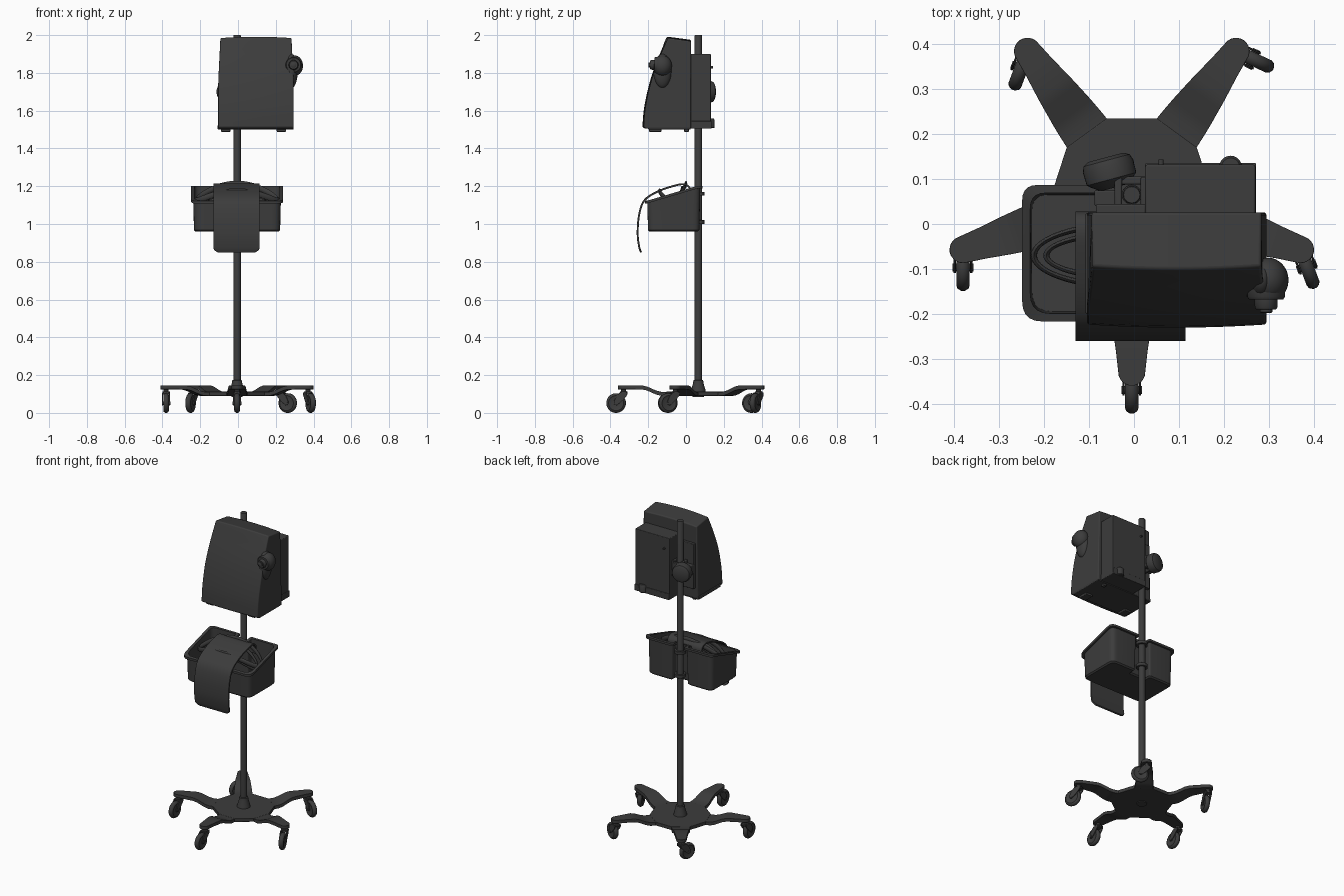
import bpy, bmesh, math
from math import sin, cos, pi, radians
from mathutils import Vector, Matrix

if "Cube" in bpy.data.objects:
    bpy.data.objects.remove(bpy.data.objects["Cube"])

PX, PY = -0.005, 0.065          # pole axis
dark = bpy.data.materials.new("dark_grey")
dark.diffuse_color = (0.045, 0.045, 0.045, 1)
dark.use_nodes = True
dark.node_tree.nodes["Principled BSDF"].inputs["Base Color"].default_value = dark.diffuse_color


def finish(name, bm, bevel=0, angle=35):
    bmesh.ops.recalc_face_normals(bm, faces=bm.faces)
    me = bpy.data.meshes.new(name)
    bm.to_mesh(me)
    bm.free()
    ob = bpy.data.objects.new(name, me)
    bpy.context.collection.objects.link(ob)
    me.materials.append(dark)
    if bevel:
        m = ob.modifiers.new("bevel", 'BEVEL')
        m.width, m.segments, m.limit_method = bevel, 3, 'ANGLE'
        m.angle_limit = radians(40)
    bpy.ops.object.select_all(action='DESELECT')
    ob.select_set(True)
    bpy.context.view_layer.objects.active = ob
    bpy.ops.object.shade_smooth_by_angle(angle=radians(angle))
    return ob


def loft(name, loops, bevel=0, closed=False, angle=35):
    """Skin a list of equal-length closed loops; cap the ends unless closed."""
    bm = bmesh.new()
    rows = [[bm.verts.new(p) for p in l] for l in loops]
    n = len(rows[0])
    pairs = list(zip(rows, rows[1:])) + ([(rows[-1], rows[0])] if closed else [])
    for a, b in pairs:
        for i in range(n):
            j = (i + 1) % n
            bm.faces.new((a[i], a[j], b[j], b[i]))
    if not closed:
        bm.faces.new(rows[0])
        bm.faces.new(rows[-1])
    return finish(name, bm, bevel, angle)


def box(name, x0, x1, y0, y1, z0, z1, bevel=0.004):
    bm = bmesh.new()
    m = Matrix.Translation(((x0+x1)/2, (y0+y1)/2, (z0+z1)/2)) @ Matrix.Diagonal((x1-x0, y1-y0, z1-z0, 1))
    bmesh.ops.create_cube(bm, size=1, matrix=m)
    return finish(name, bm, bevel)


def turned(name, base, axis, profile, segs=32):
    """Lathe (radius, distance) pairs around an axis."""
    q = Vector(axis).to_track_quat('Z', 'Y')
    loops = [[Vector(base) + q @ Vector((r*cos(2*pi*k/segs), r*sin(2*pi*k/segs), h))
              for k in range(segs)] for r, h in profile]
    return loft(name, loops)


def catmull(pts, n=6):
    P = [Vector(p) for p in pts]
    P = [2*P[0] - P[1]] + P + [2*P[-1] - P[-2]]
    out = []
    for a, b, c, d in zip(P, P[1:], P[2:], P[3:]):
        for k in range(n):
            t = k/n
            out.append(0.5*(2*b + (c-a)*t + (2*a-5*b+4*c-d)*t*t + (3*b-a-3*c+d)*t**3))
    return out + [P[-2]]


# pole and hub collar
turned("pole", (PX, PY, 0), (0, 0, 1), [(.02, .1), (.02, 1.997), (.018, 2.0)])
turned("hub_collar", (PX, PY, 0), (0, 0, 1),
       [(.04, .105), (.037, .125), (.028, .155), (.026, .172), (.019, .176)])
turned("hub_nut", (PX, PY, 0), (0, 0, 1), [(.03, .085), (.03, .1)])

# five-armed base: hub plate and stepped legs
ring = [(PX + .179*cos(radians(36*k)), PY + .179*sin(radians(36*k))) for k in range(10)]
loft("base_hub", [[(x, y, z) for x, y in ring] for z in (.09, .112)], .002)
stations = [(.168, .055, .09), (.20, .053, .091), (.225, .051, .098), (.27, .046, .118),
            (.295, .043, .124), (.35, .035, .125)]
stations += [(.395 + .03*sin(a), max(.03*cos(a), .003), .125) for a in [pi/12*i for i in range(7)]]
# wheel direction for each leg angle
casters = {54: (.9, -.42), -18: (.35, -.94), -90: (0, -1), 198: (0, -1), 126: (-.35, -.94)}
for n, (ang, d) in enumerate(casters.items()):
    M = Matrix.Translation((PX, PY, 0)) @ Matrix.Rotation(radians(ang), 4, 'Z')
    loft(f"leg_{n}", [[M @ Vector(p) for p in
         ((r, -w, z), (r, w, z), (r, w, z+.021), (r, -w, z+.021))] for r, w, z in stations], .002)
    # caster: stem, wheel, fork
    p = M @ Vector((.395, 0, 0))
    dv = Vector((*d, 0)).normalized()
    side = Vector((-dv.y, dv.x, 0))
    turned(f"caster_stem_{n}", p, (0, 0, 1), [(.02, .098), (.02, .112), (.013, .115), (.013, .13)], 20)
    wc = p + dv*.04 + Vector((0, 0, .052))
    turned(f"caster_wheel_{n}", wc, side, [(.012, -.013), (.036, -.013), (.04, -.015), (.047, -.012),
           (.052, -.004), (.052, .004), (.047, .012), (.04, .015), (.036, .013), (.012, .013)])
    turned(f"caster_axle_{n}", wc, side, [(.009, -.023), (.009, .023)], 16)
    fork = [(-.02, .106), (.022, .106), (.038, .09), (.052, .06), (.05, .044), (.036, .04), (.012, .06), (-.016, .09)]
    for s in (-1, 1):
        loft(f"caster_fork_{n}_{'lr'[s > 0]}", [[p + dv*a + side*s*o + Vector((0, 0, z)) for a, z in fork]
             for o in (.016, .021)], .001)
    loft(f"caster_bridge_{n}", [[p + dv*a + side*o + Vector((0, 0, z)) for o, z in
         ((-.02, .103), (.02, .103), (.02, .109), (-.02, .109))] for a in (-.02, .022)], .001)


# basket: rounded outline with a pole notch at the back and a sloping rim
def outline(d, k=5):
    hx, y0, y1, nw, yn = .232-d, -.205+d, .075-d, .05+d, .032-d
    pts = [(-hx, y0), (hx, y0), (hx, y1), (nw, y1), (nw, yn), (-nw, yn), (-nw, y1), (-hx, y1)]
    rad = [.045, .045, .035, .012, .012, .012, .012, .035]
    out = []
    for i, r in enumerate(rad):
        c = Vector(pts[i])
        a = c + (Vector(pts[i-1]) - c).normalized()*r
        b = c + (Vector(pts[(i+1) % 8]) - c).normalized()*r
        for j in range(k+1):
            t = j/k
            out.append(a*(1-t)**2 + c*2*t*(1-t) + b*t*t)
    return out


def rim(y, dz):
    return 1.122 + .08*min(max((y + .21)/.27, 0), 1) + dz


def level(d, z=None, dz=0):
    return [(PX + p.x, p.y, rim(p.y, dz) if z is None else z) for p in outline(d)]


loft("basket", [level(.012, .96), level(.004, .968), level(0, dz=-.014), level(-.012, dz=-.014),
                level(-.012, dz=0), level(.006, dz=0), level(.01, .974)])
for z in (1.16, 1.01):
    loft(f"basket_clip_{z}", [[(PX + r*cos(a), PY + r*sin(a), z + h) for r, h in
         ((.021, -.01), (.034, -.01), (.034, .01), (.021, .01))]
         for a in [2*pi*k/28 for k in range(28)]], .002, closed=True)

# cuff draped over the front of the basket
path = catmull([(-.238, .85), (-.248, .88), (-.256, .95), (-.248, 1.05), (-.22, 1.125), (-.15, 1.172),
                (-.06, 1.203), (-.01, 1.21), (.02, 1.19), (.022, 1.14)], 5)
loops = []
for i, p in enumerate(path):
    t = (path[min(i+1, len(path)-1)] - path[max(i-1, 0)]).normalized()
    nrm = Vector((-t.y, t.x))*.005
    w = .1225 - .025*max(0, 1 - (p.y - .85)/.025)**2 if i < 8 else .1225
    loops.append([(-.008 + s*w, p.x + o*nrm.x, p.y + o*nrm.y) for s, o in ((-1, -1), (1, -1), (1, 1), (-1, 1))])
loft("cuff", loops, .002)

# coiled straps arching out of the basket beside the cuff
for n, (rx, ry, lo, up, h) in enumerate([(.218, .07, 1.125, .068, .016), (.19, .05, 1.10, .07, .012)]):
    loops = []
    for k in range(64):
        a = 2*pi*k/64
        c = Vector((PX + rx*cos(a), -.07 + ry*sin(a), lo + up*sin(a)**2 + .02*sin(a)))
        o = Vector((cos(a), sin(a), 0))*.007
        v = Vector((0, 0, h))
        loops.append([c + o*cos(q) + v*sin(q) for q in [pi/4*i for i in range(8)]])
    loft(f"strap_coil_{n}", loops, closed=True, angle=60)

# monitor body: curved side profile swept across x with a slight crown
front = catmull([(-.224, 1.512), (-.217, 1.6), (-.198, 1.7), (-.17, 1.8), (-.132, 1.9), (-.094, 1.985)], 3)
prof = [(p.x, p.y) for p in front] + [(.026, 1.968), (.026, 1.505), (-.21, 1.505)]
loops = []
for i in range(13):
    u = -1 + i/6
    crown = .007*(1 - u*u)
    loops.append([(.095 + u*(.2 - .012*max(0, (z-1.75)/.24)), y - (crown if y < 0 else 0),
                   z + (crown if z > 1.93 else 0)) for y, z in prof])
loft("monitor_body", loops, .006, angle=30)
box("monitor_base_tray", -.108, .294, -.2, .024, 1.5, 1.522)
box("monitor_back_box", .025, .27, .02, .132, 1.52, 1.9)
box("monitor_back_skirt", .025, .272, .02, .136, 1.505, 1.545)
turned("back_connector", (.215, .127, 0), (0, 0, 1), [(.022, 1.508), (.025, 1.512), (.025, 1.55), (.02, 1.558)])
turned("back_pin", (.06, .13, 1.83), (0, 1, 0), [(.006, 0), (.006, .014)], 12)
for x in (-.065, .23):
    box(f"front_foot_{x}", x-.025, x+.025, -.195, -.13, 1.488, 1.503)
    box(f"rear_foot_{x}", x-.012, x+.012, -.01, .015, 1.488, 1.503)

# side housing and control dial
for nm, c, s in (("dial_housing", (.298, -.125, 1.838), (.046, .05, .055)),
                 ("dial_housing_tail", (.284, -.125, 1.81), (.032, .048, .09))):
    bm = bmesh.new()
    bmesh.ops.create_uvsphere(bm, u_segments=32, v_segments=18, radius=1,
                              matrix=Matrix.Translation(c) @ Matrix.Diagonal((*s, 1)))
    finish(nm, bm, angle=60)
turned("dial", (.294, -.15, 1.842), (0, -1, 0), [(.042, -.01), (.042, .012), (.038, .018), (.026, .018),
       (.025, .036), (.022, .04), (.014, .04), (.014, .046), (.011, .048)])

# pole clamp with tightening knob
box("clamp_plate", -.085, .026, .022, .044, 1.57, 1.86)
for s in (-.03, .028):
    box(f"clamp_jaw_{s}", PX + s - .008, PX + s + .008, .03, .105, 1.65, 1.75)
box("clamp_bar", -.05, .03, .088, .106, 1.66, 1.74)
box("clamp_arm", -.088, -.03, .04, .075, 1.67, 1.73)
turned("clamp_knob", (-.05, .1, 1.7), (-.26, .97, 0),
       [(.03, -.02), (.05, -.006), (.057, 0), (.058, .03), (.053, .043), (.04, .05)])
